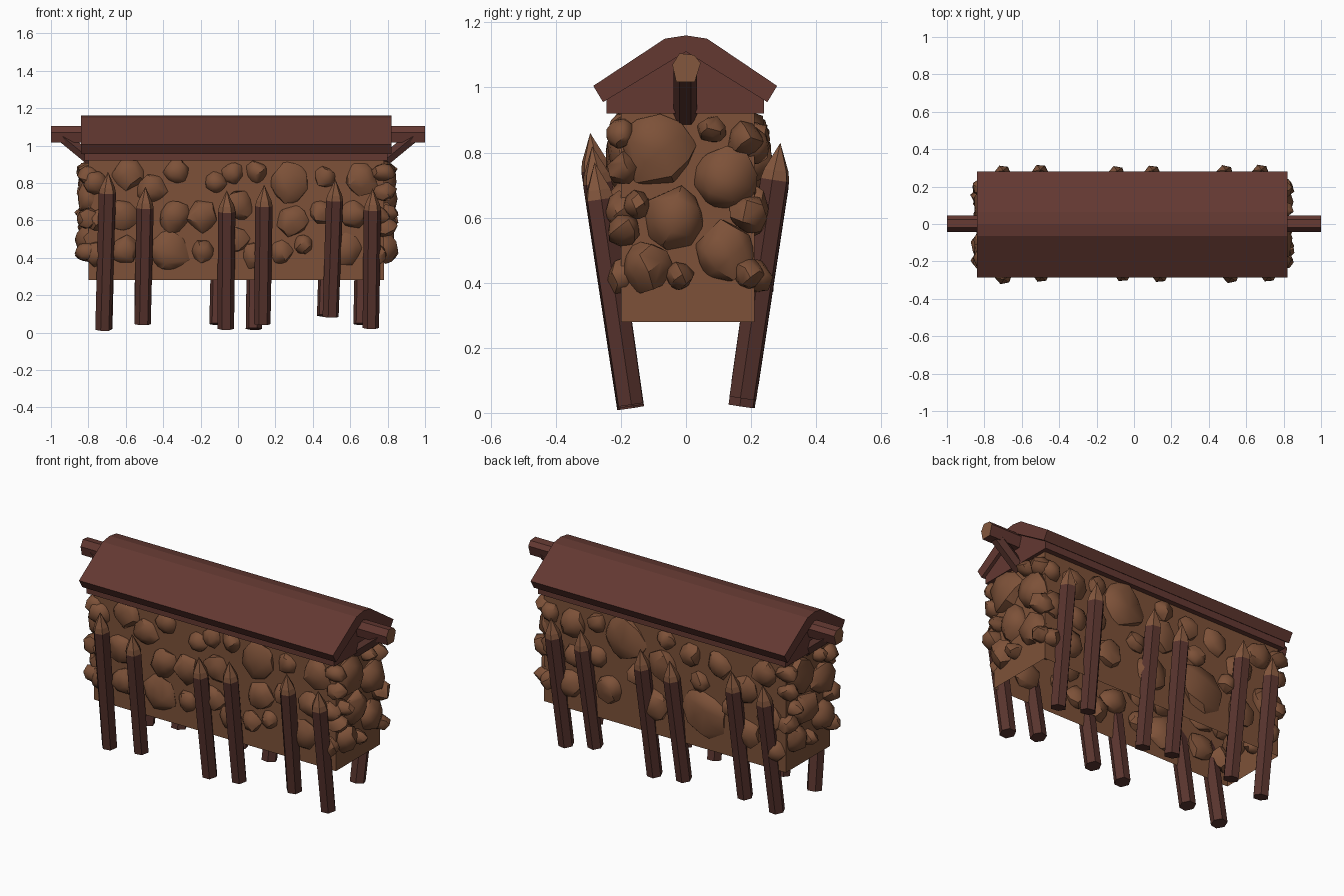
import bpy, bmesh, math, random
from mathutils import Vector, Matrix

if "Cube" in bpy.data.objects:
    bpy.data.objects.remove(bpy.data.objects["Cube"])

random.seed(7)


def material(name, rgb):
    m = bpy.data.materials.new(name)
    m.diffuse_color = (*rgb, 1)
    m.use_nodes = True
    m.node_tree.nodes["Principled BSDF"].inputs["Base Color"].default_value = m.diffuse_color
    return m


RED_WOOD = material("dark red wood", (0.125, 0.040, 0.031))
STAKE_WOOD = material("dark stake wood", (0.098, 0.034, 0.027))
STONE = material("brown stone", (0.205, 0.083, 0.040))
CUT_WOOD = material("cut wood", (0.230, 0.095, 0.047))


def finish(name, bm, mats, recalc=True):
    if recalc:
        bmesh.ops.recalc_face_normals(bm, faces=bm.faces)
    me = bpy.data.meshes.new(name)
    bm.to_mesh(me)
    bm.free()
    for m in mats:
        me.materials.append(m)
    ob = bpy.data.objects.new(name, me)
    bpy.context.collection.objects.link(ob)
    return ob


def extrude_profile(name, profile, x0, x1, mats):
    """Solid made from a y-z profile swept along x."""
    bm = bmesh.new()
    f = bm.faces.new([bm.verts.new((x0, y, z)) for y, z in profile])
    r = bmesh.ops.extrude_face_region(bm, geom=[f])
    bmesh.ops.translate(bm, vec=(x1 - x0, 0, 0),
                        verts=[v for v in r["geom"] if isinstance(v, bmesh.types.BMVert)])
    return finish(name, bm, mats)


def post(name, a, b, rings, mats, tip_from=None, sides=6):
    """Sided post from a to b; rings = (distance from a, radius)."""
    a, b = Vector(a), Vector(b)
    q = (b - a).to_track_quat('Z', 'Y')
    bm = bmesh.new()
    loops = []
    for d, r in rings:
        n = sides if r > 0 else 1
        loops.append([bm.verts.new(a + q @ Vector((r * math.cos(math.tau * i / sides),
                                                   r * math.sin(math.tau * i / sides), d)))
                      for i in range(n)])
    bm.faces.new(loops[0][::-1])
    for k, (lo, hi) in enumerate(zip(loops, loops[1:])):
        for i in range(sides):
            j = (i + 1) % sides
            vs = [lo[i], lo[j], hi[0]] if len(hi) == 1 else [lo[i], lo[j], hi[j], hi[i]]
            f = bm.faces.new(vs)
            f.material_index = int(tip_from is not None and k >= tip_from)
    if len(loops[-1]) > 1:
        bm.faces.new(loops[-1])
    return finish(name, bm, mats)


def add_rock(bm, centre, radii):
    """Chunky convex rock: hull of jittered points on an ellipsoid."""
    part = bmesh.new()
    n, turn = 26, random.random() * 6
    for i in range(n):
        z = 1 - 2 * (i + 0.5) / n
        t = turn + i * 2.39996
        s = math.sqrt(1 - z * z)
        p = Vector((s * math.cos(t), s * math.sin(t), z)) * random.uniform(0.86, 1.12)
        part.verts.new([c + p[k] * radii[k] for k, c in enumerate(centre)])
    r = bmesh.ops.convex_hull(part, input=part.verts)
    loose = [v for v in part.verts if not v.link_faces]
    bmesh.ops.delete(part, geom=loose, context='VERTS')
    bmesh.ops.recalc_face_normals(part, faces=part.faces)
    me = bpy.data.meshes.new("rock_tmp")
    part.to_mesh(me)
    part.free()
    bm.from_mesh(me)
    bpy.data.meshes.remove(me)


def rock_face(name, spots, place, depth):
    bm = bmesh.new()
    for u, z, r in spots:
        d = depth * random.uniform(0.75, 1.0)
        centre, radii = place(u, z, r, d)
        add_rock(bm, centre, radii)
    ob = finish(name, bm, [STONE], recalc=False)
    bpy.ops.object.select_all(action='DESELECT')
    ob.select_set(True)
    bpy.context.view_layer.objects.active = ob
    bpy.ops.object.shade_smooth_by_angle(angle=math.radians(38))
    return ob


# mortar core of the wall, open underneath
bm = bmesh.new()
bmesh.ops.create_cube(bm, size=1, matrix=Matrix.Translation((-0.01, 0.005, 0.6))
                      @ Matrix.Diagonal((1.58, 0.41, 0.64, 1)))
bmesh.ops.delete(bm, geom=[f for f in bm.faces if f.normal.z < -0.5], context='FACES')
finish("wall_core", bm, [STONE], recalc=False)

# stones set into the four wall faces: (along, height, radius)
front = [(-.59, .85, .09), (-.33, .86, .07), (-.12, .80, .06), (.10, .86, .06), (.465, .83, .06),
         (.66, .82, .09), (-.19, .62, .085), (-.34, .62, .085), (-.62, .63, .09), (.29, .60, .09),
         (0, .68, .08), (-.37, .43, .11), (-.61, .44, .08), (-.19, .44, .065), (.23, .43, .065),
         (.35, .475, .055), (.57, .44, .09), (.62, .63, .08), (-.46, .77, .08), (.28, .80, .11),
         (-.02, .50, .08), (-.76, .80, .07), (-.75, .60, .06), (-.75, .42, .07), (.74, .42, .06),
         (.45, .64, .07), (.09, .41, .07), (-.03, .85, .06), (.75, .62, .06)]
back = [(.25, .79, .14), (-.27, .49, .14), (.59, .79, .09), (.61, .43, .09), (.35, .47, .09),
        (-.53, .70, .09), (-.18, .82, .07), (-.37, .80, .08), (-.70, .57, .08), (.43, .64, .07),
        (.06, .46, .10), (.0, .70, .10), (-.66, .83, .08), (-.54, .45, .09), (.72, .62, .08),
        (.43, .84, .06), (-.24, .67, .06), (.74, .82, .06), (-.73, .40, .07), (.17, .60, .06),
        (-.02, .86, .06), (.57, .60, .07), (-.45, .58, .06), (.74, .42, .06)]
end = [(-.09, .81, .115), (.12, .72, .10), (.08, .87, .045), (-.15, .64, .045), (-.03, .60, .10),
       (.12, .50, .095), (-.12, .45, .08), (-.02, .42, .045), (.18, .84, .055), (.19, .61, .06),
       (.19, .43, .05), (-.20, .86, .05), (-.19, .56, .055), (-.19, .75, .05)]
rock_face("front_stones", front, lambda u, z, r, d: ((u, -.195, z), (r, d, r)), .06)
rock_face("back_stones", back, lambda u, z, r, d: ((u, .205, z), (r, d, r)), .065)
rock_face("right_stones", end, lambda u, z, r, d: ((.78, u, z), (d, r, r)), .08)
rock_face("left_stones", end, lambda u, z, r, d: ((-.80, -u, z), (d, r, r)), .075)

# roof shell and the gable block below it
extrude_profile("roof", [(-.285, 1.005), (-.065, 1.15), (0, 1.16), (.065, 1.15), (.28, 1.005),
                         (.25, .955), (0, 1.11), (-.255, .955)], -.84, .82, [RED_WOOD])
extrude_profile("gable", [(-.245, .92), (.24, .92), (.24, .968), (0, 1.115), (-.245, .968)],
                -.82, .80, [RED_WOOD])

# ridge beam with pale cut ends
beam = extrude_profile("ridge_beam", [(-.03, 1.017), (.027, 1.017), (.045, 1.075), (.025, 1.10),
                                      (-.02, 1.105), (-.042, 1.07)], -1, 1, [RED_WOOD, CUT_WOOD])
for f in beam.data.polygons:
    f.material_index = int(abs(f.normal.x) > 0.9)

# diagonal braces under the beam ends
for side, s in (("left", -1), ("right", 1)):
    a, b = (s * .77, -.002, .91), (s * .94, -.002, 1.05)
    post(side + "_brace", a, b, [(0, .036), (.22, .036)], [STAKE_WOOD])


# leaning sharpened stakes: (top x, bottom x, bottom z, tip z)
def stakes(label, sign, rows):
    for i, (xt, xb, zb, zt) in enumerate(rows):
        a = Vector((xb, sign * (.168 + .147 * zb), zb))
        b = Vector((xt, sign * (.168 + .147 * zt), zt))
        n = (b - a).length
        post(f"{label}_stake_{i + 1}", a, b,
             [(0, .044), (n - .115, .047), (n - .085, .04), (n, 0)],
             [STAKE_WOOD, CUT_WOOD], tip_from=1)


stakes("front", -1, [(-.695, -.72, .015, .86), (-.495, -.51, .045, .78), (-.06, -.065, .02, .76),
                     (.14, .13, .045, .79), (.52, .495, .085, .82), (.72, .71, .025, .77)])
stakes("back", 1, [(-.70, -.715, .02, .80), (-.50, -.51, .05, .83), (-.09, -.11, .045, .78),
                   (.10, .085, .02, .80), (.49, .465, .09, .81), (.68, .66, .045, .83)])
